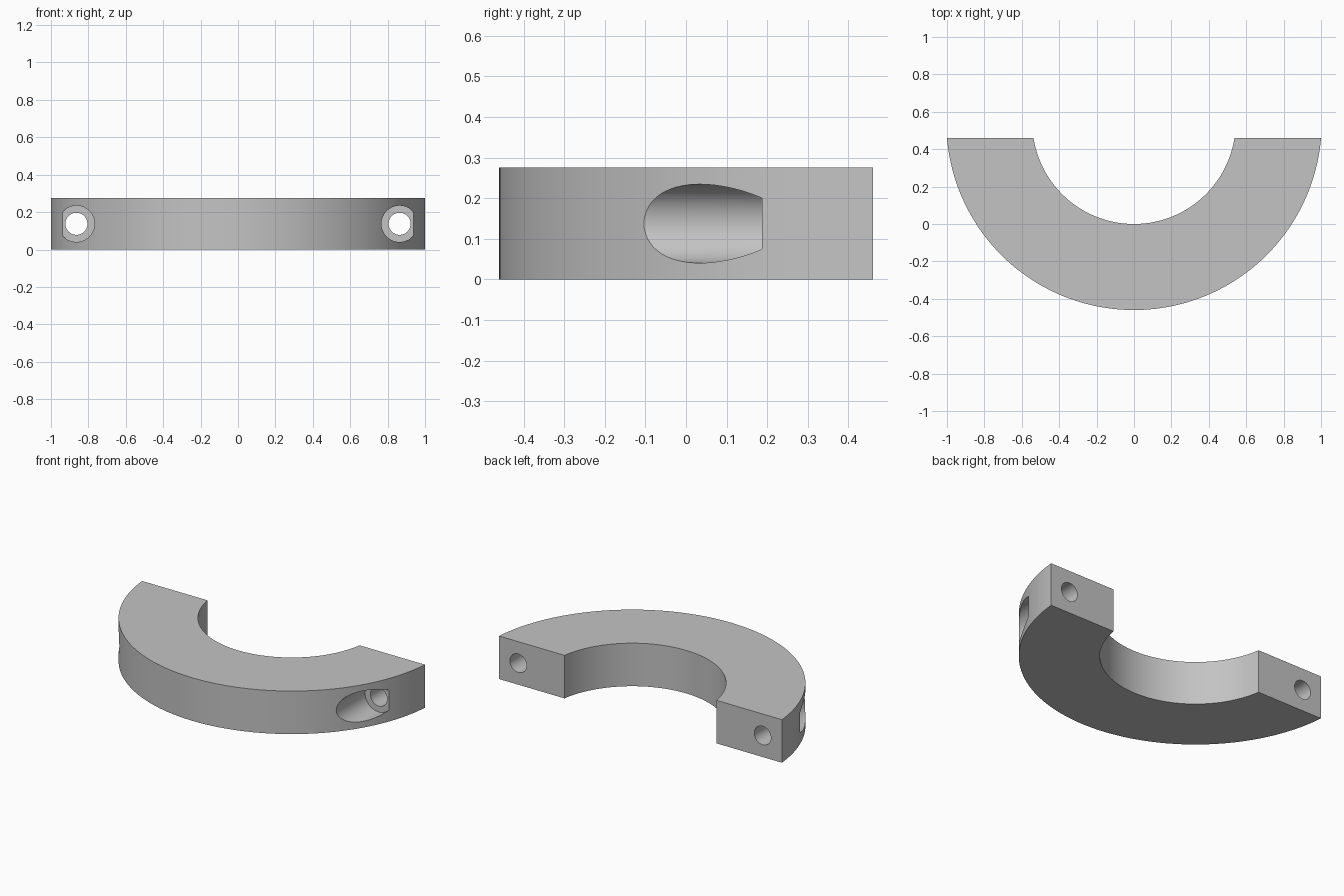
import bpy, bmesh, math

if "Cube" in bpy.data.objects:
    bpy.data.objects.remove(bpy.data.objects["Cube"], do_unlink=True)

HEIGHT = 0.275
CENTRE_Y = 0.5435
CUT_Y = 0.46
OUTER, INNER = 1.0035, 0.5435
BOLT_X = 0.864
SEAT_Y = 0.187


def arc(radius, count=96):
    """Points of the lower arc from the left cut face to the right one."""
    dip = math.asin((CENTRE_Y - CUT_Y) / radius)
    for i in range(count + 1):
        a = -dip - (math.pi - 2 * dip) * i / count
        yield radius * math.cos(a), CENTRE_Y + radius * math.sin(a)


def finish(name, bm):
    bmesh.ops.recalc_face_normals(bm, faces=bm.faces)
    mesh = bpy.data.meshes.new(name)
    bm.to_mesh(mesh)
    bm.free()
    obj = bpy.data.objects.new(name, mesh)
    bpy.context.collection.objects.link(obj)
    return obj


# Half ring body, an extruded profile
bm = bmesh.new()
outline = list(arc(OUTER)) + list(arc(INNER))[::-1]
base = bm.faces.new([bm.verts.new((x, y, 0)) for x, y in outline])
top = bmesh.ops.extrude_face_region(bm, geom=[base])["geom"]
bmesh.ops.translate(bm, vec=(0, 0, HEIGHT),
                    verts=[v for v in top if isinstance(v, bmesh.types.BMVert)])
ring = finish("half_ring_clamp", bm)

grey = bpy.data.materials.new("plain grey")
grey.use_nodes = True
colour = (0.55, 0.55, 0.55, 1)
grey.diffuse_color = colour
grey.node_tree.nodes["Principled BSDF"].inputs["Base Color"].default_value = colour
ring.data.materials.append(grey)


def bolt_cutter(name, x, sides=64):
    """Stepped shaft along y: wide head pocket, then narrow bolt hole."""
    bm = bmesh.new()
    loops = []
    for y, r in ((-0.6, 0.097), (SEAT_Y, 0.097), (SEAT_Y, 0.059), (0.6, 0.059)):
        loops.append([bm.verts.new((x + r * math.cos(math.tau * i / sides), y,
                                    HEIGHT / 2 + r * math.sin(math.tau * i / sides)))
                      for i in range(sides)])
    for a, b in zip(loops, loops[1:]):
        for i in range(sides):
            j = (i + 1) % sides
            bm.faces.new((a[i], a[j], b[j], b[i]))
    bm.faces.new(loops[0])
    bm.faces.new(loops[-1])
    cutter = finish(name, bm)
    cutter.data.materials.append(grey)
    cutter.hide_render = True
    return cutter


# Counterbored bolt hole in each end
cutters = [bolt_cutter("left_bolt_cutter", BOLT_X),
           bolt_cutter("right_bolt_cutter", -BOLT_X)]
for cutter in cutters:
    mod = ring.modifiers.new(cutter.name, 'BOOLEAN')
    mod.operation = 'DIFFERENCE'
    mod.solver = 'EXACT'
    mod.object = cutter

# Bake the cuts and drop the cutters
depsgraph = bpy.context.evaluated_depsgraph_get()
cut_mesh = bpy.data.meshes.new_from_object(ring.evaluated_get(depsgraph))
ring.modifiers.clear()
ring.data = cut_mesh
for cutter in cutters:
    bpy.data.objects.remove(cutter, do_unlink=True)

# Smooth curved walls, sharp rims
bpy.ops.object.select_all(action='DESELECT')
ring.select_set(True)
bpy.context.view_layer.objects.active = ring
bpy.ops.object.shade_smooth_by_angle(angle=math.radians(30))
